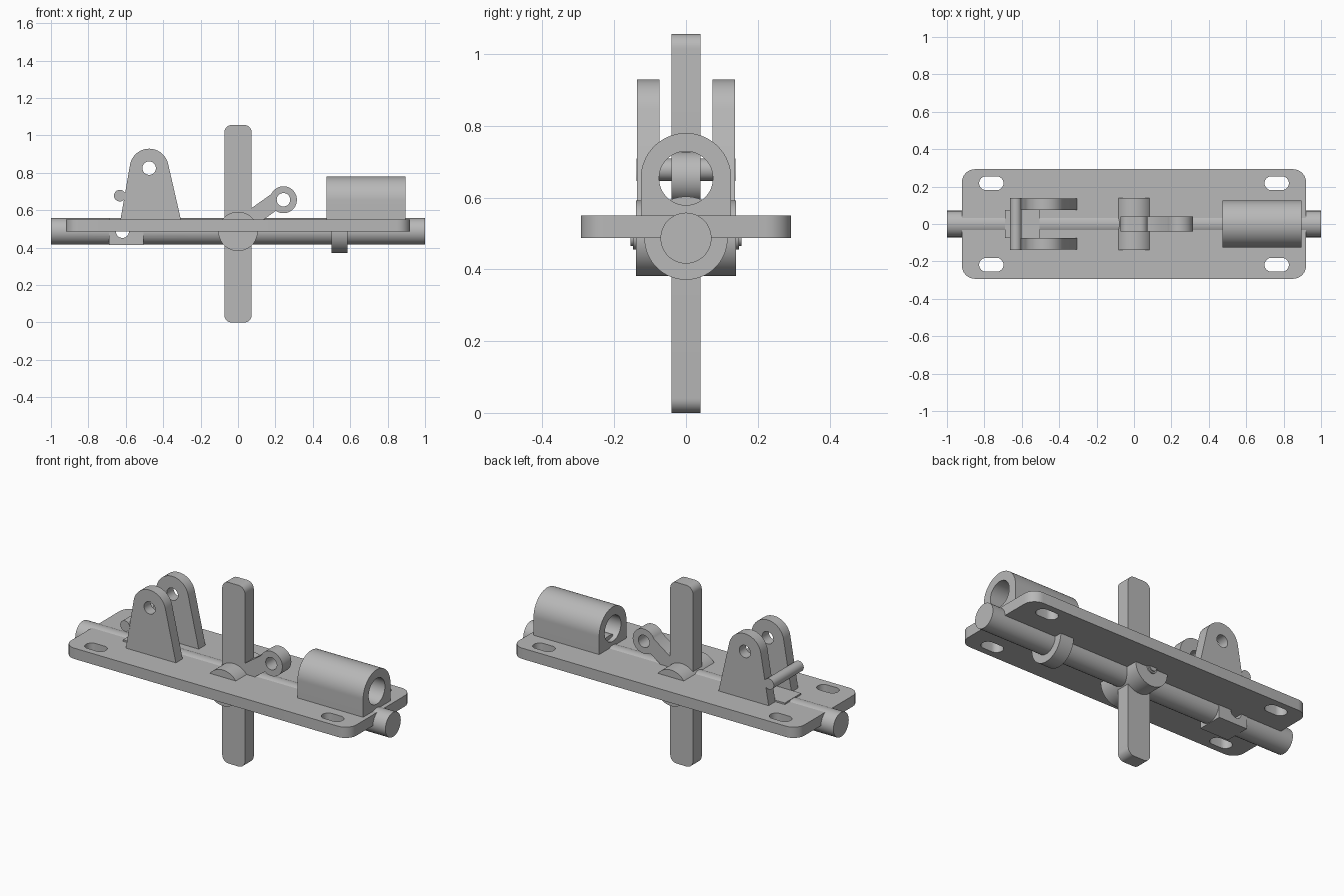
import bpy, bmesh
from math import cos, sin, pi, radians

if "Cube" in bpy.data.objects:
    bpy.data.objects.remove(bpy.data.objects["Cube"])

steel = bpy.data.materials.new("plain_grey")
steel.use_nodes = True
GREY = (0.48, 0.48, 0.48, 1)
steel.diffuse_color = GREY
steel.node_tree.nodes["Principled BSDF"].inputs["Base Color"].default_value = GREY

AXIS_Z = 0.487   # height of rod and hub axes


def arc(cx, cy, r, a0=0, a1=360, n=32):
    """Points on an arc; a full turn leaves out the repeated end."""
    last = n if abs(a1 - a0) >= 360 else n + 1
    step = radians(a1 - a0) / n
    return [(cx + r * cos(radians(a0) + i * step), cy + r * sin(radians(a0) + i * step))
            for i in range(last)]


def rounded(cx, cy, w, h, r):
    """Rounded rectangle with half sizes w and h."""
    pts = []
    for k, (sx, sy) in enumerate([(1, 1), (-1, 1), (-1, -1), (1, -1)]):
        pts += arc(cx + sx * (w - r), cy + sy * (h - r), r, 90 * k, 90 * k + 90, 8)
    return pts


def finish(ob):
    ob.data.materials.clear()
    ob.data.materials.append(steel)
    bpy.ops.object.select_all(action='DESELECT')
    ob.select_set(True)
    bpy.context.view_layer.objects.active = ob
    bpy.ops.object.shade_smooth_by_angle(angle=radians(30))
    return ob


def slab(name, plane, low, high, *outlines):
    """Extrude a flat outline (with optional holes) between two depths."""
    curve = bpy.data.curves.new(name, 'CURVE')
    curve.dimensions = '2D'
    curve.fill_mode = 'BOTH'
    curve.extrude = (high - low) / 2
    for pts in outlines:
        sp = curve.splines.new('POLY')
        sp.points.add(len(pts) - 1)
        for p, (u, v) in zip(sp.points, pts):
            p.co = (u, v, 0, 1)
        sp.use_cyclic_u = True
    temp = bpy.data.objects.new(name + "_outline", curve)
    bpy.context.collection.objects.link(temp)
    mesh = bpy.data.meshes.new_from_object(temp.evaluated_get(bpy.context.evaluated_depsgraph_get()))
    bpy.data.objects.remove(temp)
    mesh.name = name
    mid = (low + high) / 2
    bm = bmesh.new()
    bm.from_mesh(mesh)
    bmesh.ops.remove_doubles(bm, verts=bm.verts, dist=1e-5)
    for v in bm.verts:
        u, w, d = v.co
        v.co = {"XY": (u, w, d + mid), "XZ": (u, mid - d, w), "YZ": (d + mid, u, w)}[plane]
    bmesh.ops.recalc_face_normals(bm, faces=bm.faces)
    bm.to_mesh(mesh)
    bm.free()
    ob = bpy.data.objects.new(name, mesh)
    bpy.context.collection.objects.link(ob)
    return finish(ob)


# Base plate with four slots
slots = [rounded(sx * 0.763, sy * 0.218, 0.065, 0.037, 0.0369) for sx in (-1, 1) for sy in (-1, 1)]
slab("base_plate", "XY", AXIS_Z, 0.55, rounded(0, 0, 0.92, 0.293, 0.07), *slots)

# Long sliding rod, cross-drilled near its right end
rod = slab("sliding_rod", "YZ", -1, 1, arc(0, AXIS_Z, 0.071, n=48))
drill = slab("drill_cutter", "XZ", -0.2, 0.2, arc(-0.618, AXIS_Z, 0.035))
cut = rod.modifiers.new("cross_hole", 'BOOLEAN')
cut.operation = 'DIFFERENCE'
cut.solver = 'EXACT'
cut.object = drill
bpy.context.view_layer.objects.active = rod
bpy.ops.object.modifier_apply(modifier=cut.name)
bpy.data.objects.remove(drill)
finish(rod)

# Drilled block around the rod
slab("rod_block", "XZ", -0.075, 0.075,
     [(-0.69, 0.414), (-0.505, 0.414), (-0.505, 0.559), (-0.69, 0.559)],
     arc(-0.618, AXIS_Z, 0.035))

# Upright handle, pivot hub and pin
slab("handle", "XZ", -0.041, 0.041, rounded(0, 0.528, 0.073, 0.528, 0.04))
slab("pivot_hub", "XZ", -0.14, 0.14, arc(0, AXIS_Z, 0.105, n=64))
slab("pivot_pin", "XZ", -0.148, 0.148, arc(0, AXIS_Z, 0.031))
slab("pivot_pin_tip", "XZ", -0.155, 0.155, arc(0, AXIS_Z, 0.022))

# Side arm with an eye
slab("side_arm", "XZ", -0.041, 0.041,
     [(0, 0.53), (0.11, 0.53)] + arc(0.243, 0.656, 0.072, -125, 155) + [(0.07, 0.61), (0, 0.6)],
     arc(0.243, 0.656, 0.036))

# Pair of clevis plates and the bar across them
for name, low in (("front_clevis_plate", -0.136), ("back_clevis_plate", 0.074)):
    slab(name, "XZ", low, low + 0.062,
         [(-0.63, 0.54), (-0.303, 0.54)] + arc(-0.475, 0.825, 0.104, 12, 169),
         arc(-0.475, 0.825, 0.036))
slab("clevis_bar", "XZ", -0.138, 0.138, arc(-0.632, 0.678, 0.031))

# Arched tube housing and the collar under it
slab("tube_housing", "YZ", 0.472, 0.895,
     [(-0.126, 0.54), (0.126, 0.54)] + arc(0, 0.654, 0.126, 0, 180, 48),
     arc(0, 0.654, 0.075, n=48))
slab("rod_collar", "YZ", 0.5, 0.585, arc(0, AXIS_Z, 0.116, n=64))
